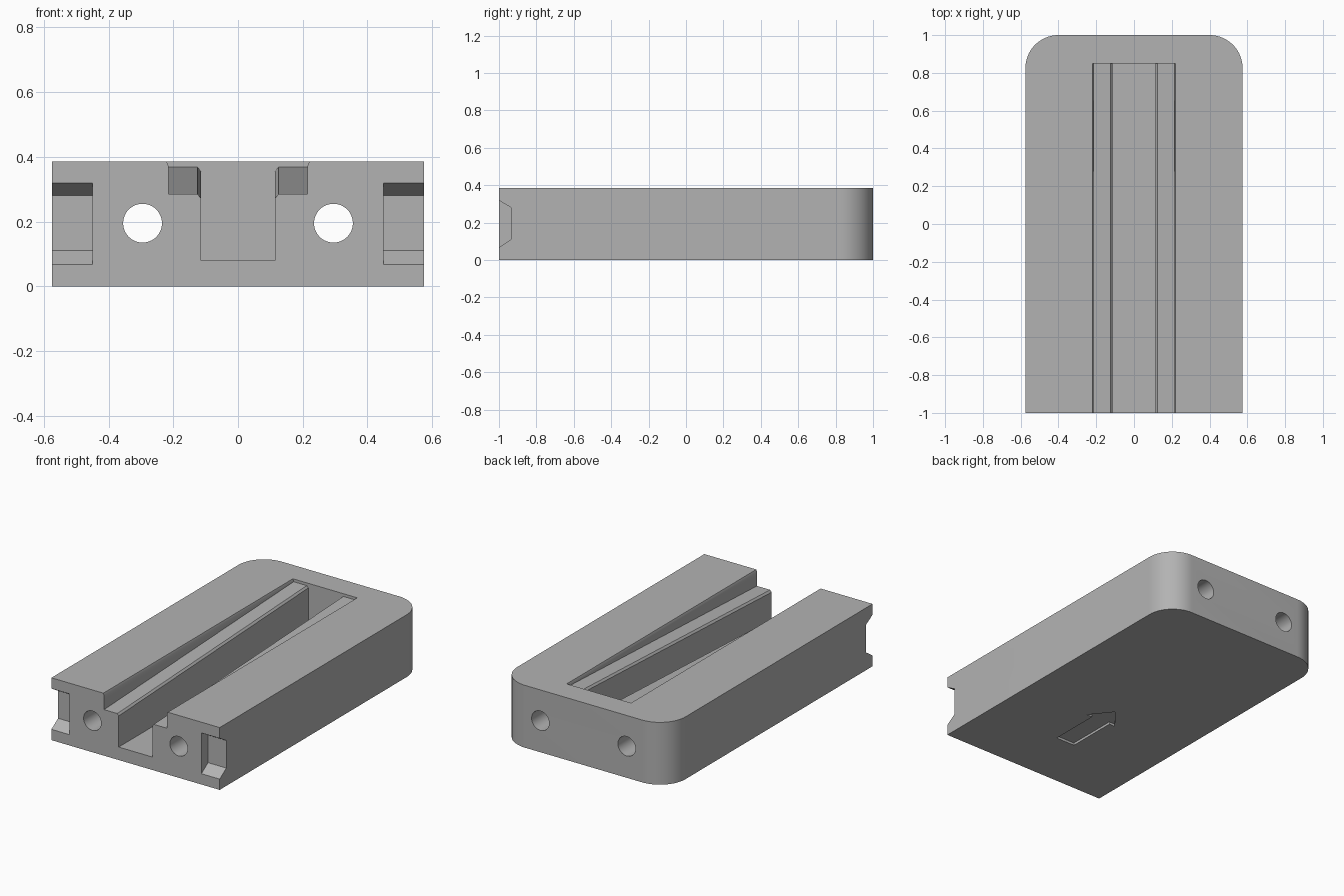
import bpy, bmesh, math
from mathutils import Vector

default = bpy.data.objects.get("Cube")
if default:
    bpy.data.objects.remove(default, do_unlink=True)

HALF_W, HEIGHT, CORNER = 0.575, 0.385, 0.175

grey = bpy.data.materials.new("plain grey")
grey.use_nodes = True
colour = (0.45, 0.45, 0.45, 1)
grey.diffuse_color = colour
grey.node_tree.nodes["Principled BSDF"].inputs["Base Color"].default_value = colour


def loft(name, ring_a, ring_b):
    """Closed solid between two matching rings of points."""
    bm = bmesh.new()
    a = [bm.verts.new(p) for p in ring_a]
    b = [bm.verts.new(p) for p in ring_b]
    bm.faces.new(a)
    bm.faces.new(b)
    for i in range(len(a)):
        j = (i + 1) % len(a)
        bm.faces.new((a[i], a[j], b[j], b[i]))
    bmesh.ops.recalc_face_normals(bm, faces=bm.faces)
    mesh = bpy.data.meshes.new(name)
    bm.to_mesh(mesh)
    bm.free()
    mesh.materials.append(grey)
    obj = bpy.data.objects.new(name, mesh)
    bpy.context.collection.objects.link(obj)
    return obj


def prism(name, outline, axis, start, end):
    """Extrude a 2D outline along the given axis."""
    def place(p, d):
        v = list(p)
        v.insert(axis, d)
        return Vector(v)
    return loft(name, [place(p, start) for p in outline], [place(p, end) for p in outline])


# Block outline: square front corners, rounded back corners
outline = [(-HALF_W, -1), (HALF_W, -1)]
for side in (0, 1):
    cx = (HALF_W - CORNER) * (1 - 2 * side)
    for i in range(17):
        t = math.pi / 2 * (side + i / 16)
        outline.append((cx + CORNER * math.cos(t), 1 - CORNER + CORNER * math.sin(t)))
block = prism("slotted_block", outline, 2, 0, HEIGHT)


# Central slot with a ledge on each side that rises towards the back
def slot_ring(y, ledge):
    half = [(0.115, 0.08), (0.115, ledge - 0.012), (0.125, ledge), (0.215, ledge),
            (0.215, 0.372), (0.22, HEIGHT), (0.22, 0.5)]
    full = half + [(-x, z) for x, z in reversed(half)]
    return [Vector((x, y, z)) for x, z in full]


cutters = [loft("slot_cutter", slot_ring(-1.1, 0.28), slot_ring(0.85, 0.368))]

# Bolt holes and tapered front notches, on both sides
circle = [(0.06 * math.cos(i * math.tau / 48), 0.06 * math.sin(i * math.tau / 48)) for i in range(48)]
notch = [(-1.07, 0.36), (-0.935, 0.28), (-0.935, 0.11), (-1.07, 0.02)]
for s in (-1, 1):
    cutters.append(prism("hole_cutter", [(s * 0.295 + x, 0.195 + z) for x, z in circle], 1, -1.1, 1.1))
    cutters.append(prism("notch_cutter", notch, 0, s * 0.45, s * 0.7))

# Shallow arrow recess underneath
arrow = [(-0.065, -0.62), (0.065, -0.62), (0.065, -0.3), (0.105, -0.3),
         (0, -0.17), (-0.105, -0.3), (-0.065, -0.3)]
cutters.append(prism("arrow_cutter", arrow, 2, -0.1, 0.015))

# Cut everything out, keep the result, drop the cutters
for cutter in cutters:
    cutter.hide_render = True
    mod = block.modifiers.new(cutter.name, 'BOOLEAN')
    mod.operation = 'DIFFERENCE'
    mod.solver = 'EXACT'
    mod.object = cutter
graph = bpy.context.evaluated_depsgraph_get()
result = bpy.data.meshes.new_from_object(block.evaluated_get(graph))
block.modifiers.clear()
block.data = result
for cutter in cutters:
    bpy.data.objects.remove(cutter, do_unlink=True)

bpy.ops.object.select_all(action='DESELECT')
block.select_set(True)
bpy.context.view_layer.objects.active = block
bpy.ops.object.shade_smooth_by_angle(angle=math.radians(30))
